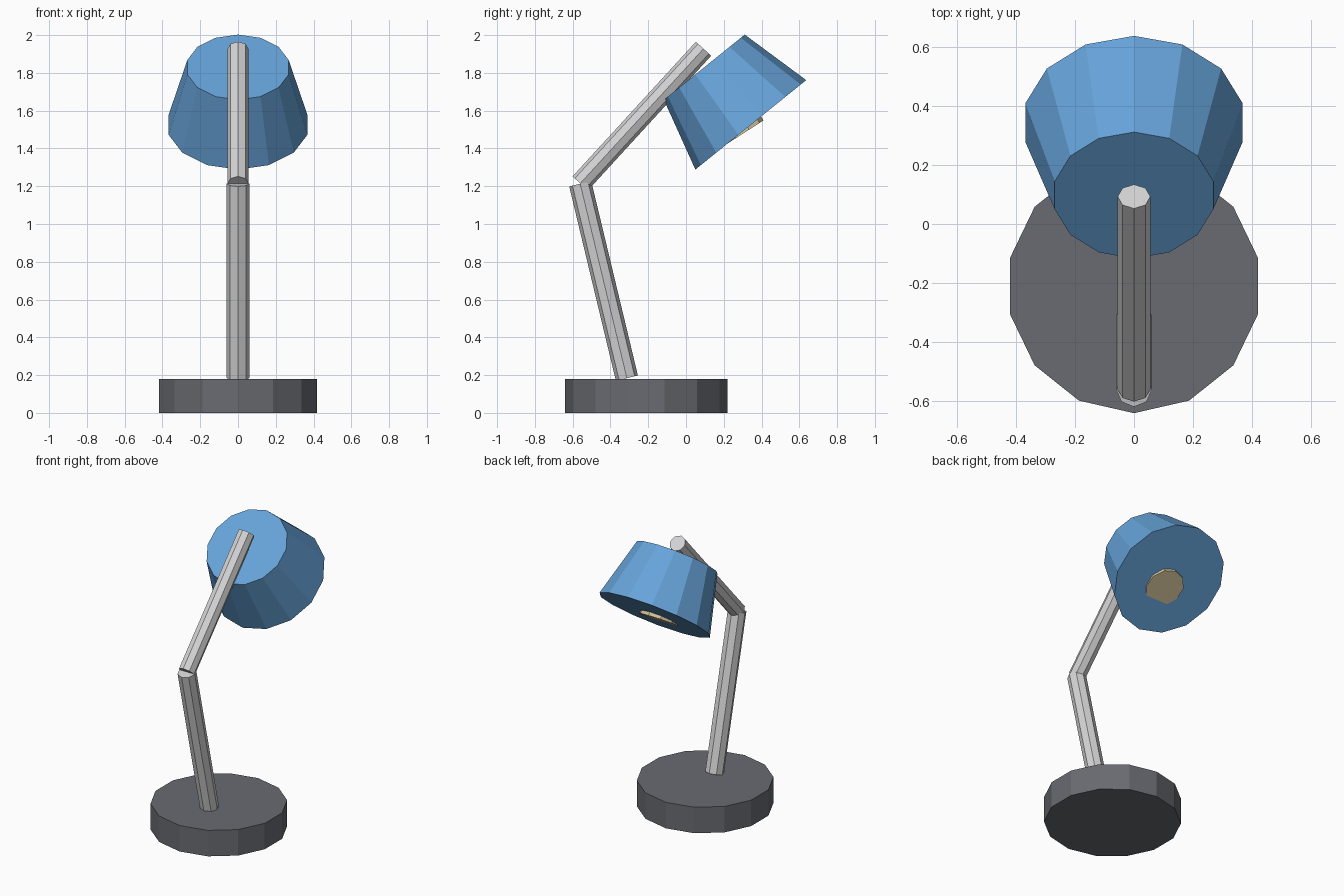
import bpy
import bmesh
import math
from mathutils import Matrix, Vector

old = bpy.data.objects.get("Cube")
if old:
    bpy.data.objects.remove(old, do_unlink=True)


def material(name, color):
    mat = bpy.data.materials.new(name)
    mat.use_nodes = True
    mat.diffuse_color = (*color, 1)
    mat.node_tree.nodes["Principled BSDF"].inputs["Base Color"].default_value = (*color, 1)
    return mat


def tapered_prism(name, start, end, r_start, r_end, sides, mat):
    """Closed flat-sided cone between two (y, z) points, a vertex ridge facing front/back."""
    a, b = Vector((0, *start)), Vector((0, *end))
    d = b - a
    place = Matrix.Translation((a + b) / 2) @ Matrix.Rotation(math.atan2(-d.y, d.z), 4, 'X')
    bm = bmesh.new()
    bmesh.ops.create_cone(bm, cap_ends=True, cap_tris=False, segments=sides,
                          radius1=r_start, radius2=r_end, depth=d.length, matrix=place)
    mesh = bpy.data.meshes.new(name)
    bm.to_mesh(mesh)
    bm.free()
    mesh.materials.append(mat)
    obj = bpy.data.objects.new(name, mesh)
    bpy.context.collection.objects.link(obj)
    return obj


dark_grey = material("dark_grey", (0.14, 0.147, 0.165))
light_metal = material("light_metal", (0.66, 0.66, 0.67))
blue = material("blue", (0.135, 0.37, 0.70))
warm_cream = material("warm_cream", (0.69, 0.57, 0.35))

# Heavy round foot
tapered_prism("base", (-0.21, 0), (-0.21, 0.18), 0.43, 0.43, 14, dark_grey)

# Two-part arm
tapered_prism("lower_arm", (-0.313, 0.184), (-0.56, 1.213), 0.06, 0.06, 8, light_metal)
tapered_prism("upper_arm", (-0.56, 1.215), (0.093, 1.928), 0.055, 0.055, 8, light_metal)

# Tilted shade
tapered_prism("shade", (0.097, 1.83), (0.343, 1.525), 0.275, 0.377, 14, blue)

# Bulb, tilted slightly so that it breaks through the shade's underside
tapered_prism("bulb", (0.247, 1.562), (0.301, 1.478), 0.13, 0.13, 10, warm_cream)
